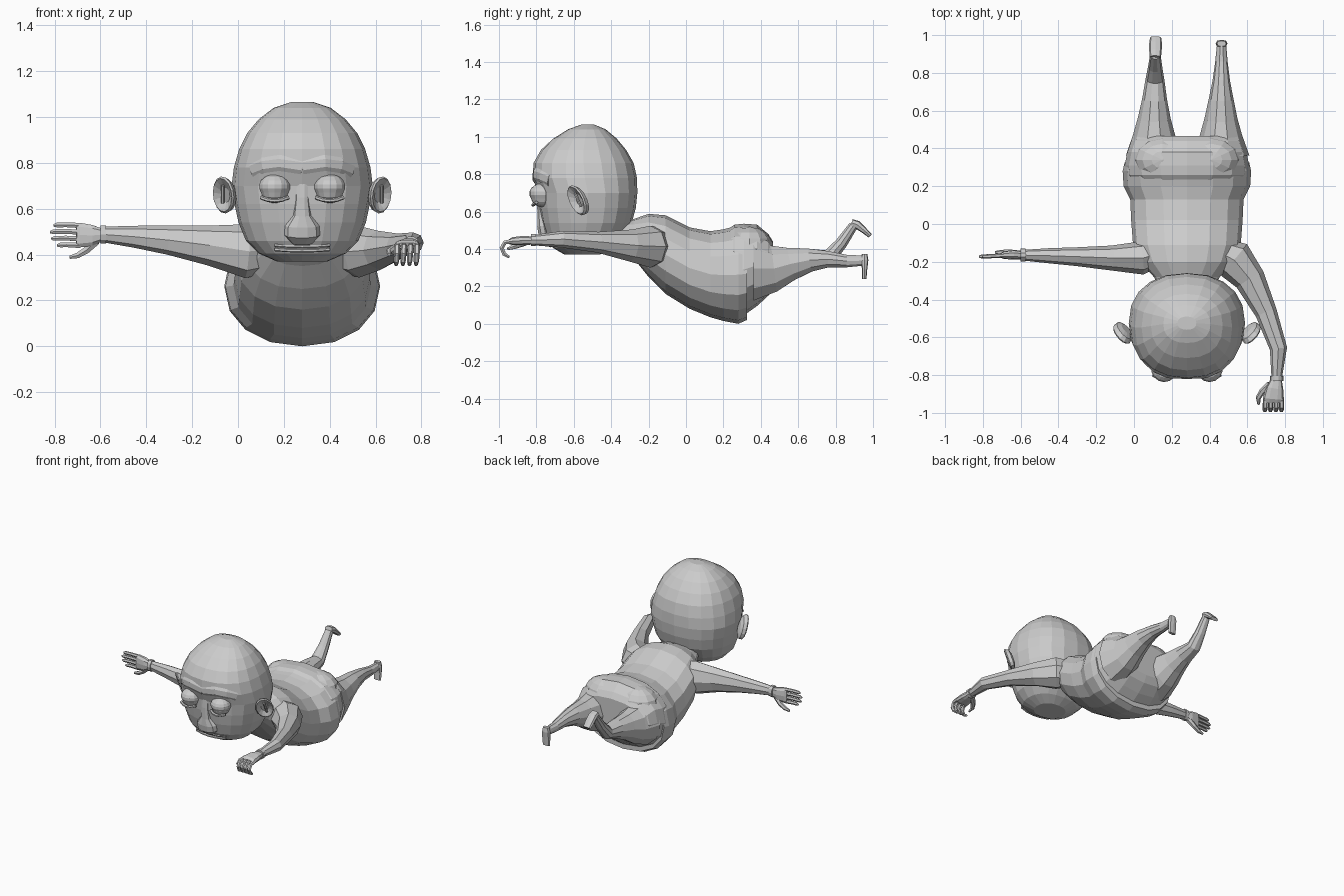
import bpy, bmesh, math
from mathutils import Vector as V

CX = 0.28  # body centre line


def loft(name, rings, n=12, p=1.0):
    """Skin (centre, u, v) elliptical rings; p < 1 makes them boxier."""
    bm = bmesh.new()
    f = lambda t: math.copysign(abs(t) ** p, t) if abs(t) > 1e-6 else 0.0
    loops = []
    for c, u, v in rings:
        loops.append([bm.verts.new(V(c) + V(u) * f(math.cos(2 * math.pi * i / n))
                                   + V(v) * f(math.sin(2 * math.pi * i / n))) for i in range(n)])
    for a, b in zip(loops, loops[1:]):
        for i in range(n):
            j = (i + 1) % n
            bm.faces.new((a[i], a[j], b[j], b[i]))
    bm.faces.new(loops[0])
    bm.faces.new(loops[-1])
    bmesh.ops.recalc_face_normals(bm, faces=bm.faces)
    me = bpy.data.meshes.new(name)
    bm.to_mesh(me)
    bm.free()
    ob = bpy.data.objects.new(name, me)
    bpy.context.collection.objects.link(ob)
    return ob


def limb(name, pts, side, n=8, p=1.0):
    """Tube along (x, y, z, half width, half height); side is the width direction."""
    c = [V(q[:3]) for q in pts]
    rings = []
    for i, q in enumerate(pts):
        t = (c[min(i + 1, len(c) - 1)] - c[max(i - 1, 0)]).normalized()
        u = V(side) - t * t.dot(V(side))
        u.normalize()
        rings.append((c[i], u * q[3], t.cross(u) * q[4]))
    return loft(name, rings, n, p)


def ball(name, loc, scale, seg=14, rings=9):
    bpy.ops.mesh.primitive_uv_sphere_add(segments=seg, ring_count=rings, location=loc)
    ob = bpy.context.object
    ob.name = name
    ob.scale = scale
    return ob


def y_rings(rows):
    return [((CX, y, (lo + hi) / 2), (w, 0, 0), (0, 0, (hi - lo) / 2)) for y, lo, hi, w in rows]


# torso: y, bottom, top, half width
loft("torso", y_rings([
    (-0.36, 0.43, 0.54, 0.13), (-0.28, 0.35, 0.56, 0.175), (-0.20, 0.25, 0.588, 0.25),
    (-0.11, 0.16, 0.58, 0.285), (0.02, 0.08, 0.515, 0.295), (0.13, 0.035, 0.495, 0.30),
    (0.20, 0.015, 0.505, 0.335), (0.28, 0.0, 0.525, 0.34), (0.325, 0.02, 0.515, 0.33)]), 16, 0.92)

# seat of the trousers
loft("trouser_seat", y_rings([
    (0.23, 0.07, 0.51, 0.30), (0.26, 0.05, 0.53, 0.325), (0.31, 0.045, 0.535, 0.33),
    (0.38, 0.095, 0.53, 0.315), (0.44, 0.15, 0.48, 0.295), (0.465, 0.20, 0.44, 0.26)]), 16, 0.9)
for s in (-1, 1):
    ball("buttock", (CX + s * 0.13, 0.34, 0.415), (0.15, 0.12, 0.105), 12, 8)

# legs share the thigh; the left knee is bent upward
for s, side, shin, foot in (
        (-1, "left", [(0.765, 0.355, 0.05, 0.045), (0.83, 0.43, 0.038, 0.034), (0.895, 0.525, 0.028, 0.026)],
         [(0.885, 0.54, 0.03, 0.02), (0.915, 0.53, 0.033, 0.022), (0.955, 0.497, 0.034, 0.016),
          (0.985, 0.47, 0.03, 0.012)]),
        (1, "right", [(0.76, 0.345, 0.046, 0.046), (0.86, 0.335, 0.033, 0.035), (0.955, 0.338, 0.024, 0.028)],
         [(0.955, 0.372, 0.024, 0.015), (0.955, 0.34, 0.03, 0.02), (0.955, 0.29, 0.032, 0.014),
          (0.953, 0.24, 0.028, 0.012)])):
    def px(y):
        return CX + s * 0.182 + 0.018 * max(0, y - 0.5) - 0.01 * (s > 0) * (y - 0.3) + 0.008 * (s < 0)
    thigh = [(0.36, 0.295, 0.15, 0.18), (0.47, 0.295, 0.112, 0.13), (0.56, 0.32, 0.087, 0.093),
             (0.66, 0.34, 0.066, 0.066)]
    limb(side + "_leg", [(px(y), y, z, a, b) for y, z, a, b in thigh + shin], (1, 0, 0), 10)
    limb(side + "_foot", [(px(y), y, z, a, b) for y, z, a, b in foot], (1, 0, 0), 8, 0.7)

# arms, blended into the shoulders
limb("left_arm", [(0.16, -0.15, 0.42, 0.06, 0.09), (0.04, -0.18, 0.415, 0.088, 0.118),
                  (-0.12, -0.18, 0.44, 0.066, 0.088), (-0.30, -0.173, 0.463, 0.05, 0.064),
                  (-0.45, -0.168, 0.478, 0.04, 0.048), (-0.59, -0.165, 0.488, 0.028, 0.034)], (0, 1, 0))
limb("right_arm", [(0.40, -0.12, 0.42, 0.06, 0.09), (0.53, -0.19, 0.412, 0.108, 0.112),
                   (0.615, -0.295, 0.418, 0.082, 0.086), (0.70, -0.47, 0.436, 0.058, 0.056),
                   (0.765, -0.66, 0.452, 0.046, 0.045), (0.755, -0.82, 0.447, 0.027, 0.027)], (1, 0.6, 0))

# left hand, open
limb("left_cuff", [(-0.575, -0.165, 0.488, 0.034, 0.042), (-0.60, -0.165, 0.488, 0.034, 0.042)], (0, 1, 0), 10)
limb("left_palm", [(-0.59, -0.165, 0.486, 0.022, 0.028), (-0.635, -0.163, 0.484, 0.026, 0.047),
                   (-0.69, -0.165, 0.485, 0.02, 0.056), (-0.705, -0.167, 0.485, 0.012, 0.052)],
     (0, 1, 0), 10, 0.8)
for i in range(4):
    z = 0.527 - 0.029 * i
    tip = (-0.805, -0.82, -0.815, -0.79)[i]
    limb("left_finger", [(-0.69, -0.166, z, 0.012, 0.013), (-0.75, -0.17, z + 0.003, 0.011, 0.012),
                         (tip + 0.015, -0.172, z + 0.002, 0.011, 0.012), (tip, -0.172, z, 0.006, 0.006)],
         (0, 1, 0), 6)
limb("left_thumb", [(-0.62, -0.16, 0.46, 0.02, 0.022), (-0.66, -0.15, 0.42, 0.016, 0.017),
                    (-0.70, -0.15, 0.396, 0.013, 0.014), (-0.735, -0.15, 0.388, 0.007, 0.008)], (0, 1, 0), 6)

# right hand, fingers curled down
limb("right_cuff", [(0.755, -0.805, 0.447, 0.036, 0.034), (0.755, -0.83, 0.447, 0.036, 0.034)], (1, 0, 0), 10)
limb("right_palm", [(0.755, -0.82, 0.445, 0.028, 0.022), (0.745, -0.87, 0.445, 0.046, 0.026),
                    (0.738, -0.925, 0.442, 0.056, 0.022), (0.738, -0.945, 0.438, 0.052, 0.014)],
     (1, 0, 0), 10, 0.8)
for i in range(4):
    x, r = 0.695 + 0.029 * i, 0.013
    limb("right_finger", [(x, -0.925, 0.442, r, r), (x, -0.968, 0.435, r, r), (x - 0.002, -0.985, 0.405, r, r),
                          (x - 0.004, -0.972, 0.372, 0.012, 0.012), (x - 0.005, -0.945, 0.356, 0.008, 0.008)],
         (1, 0, 0), 6)
limb("right_thumb", [(0.72, -0.85, 0.44, 0.02, 0.02), (0.68, -0.885, 0.425, 0.017, 0.017),
                     (0.658, -0.92, 0.412, 0.014, 0.014), (0.66, -0.955, 0.40, 0.007, 0.007)], (1, -0.5, 0), 6)

# head: z, half width, front y, back y
head = [(0.37, 0.11, -0.65, -0.46), (0.405, 0.19, -0.71, -0.40), (0.46, 0.245, -0.745, -0.34),
        (0.54, 0.278, -0.77, -0.29), (0.62, 0.295, -0.785, -0.268), (0.70, 0.308, -0.79, -0.26),
        (0.78, 0.298, -0.82, -0.262), (0.86, 0.275, -0.815, -0.28), (0.93, 0.24, -0.775, -0.32),
        (0.99, 0.19, -0.71, -0.37), (1.04, 0.125, -0.63, -0.43), (1.065, 0.05, -0.56, -0.49)]
loft("head", [((CX, (f + b) / 2, z), (w, 0, 0), (0, (b - f) / 2, 0)) for z, w, f, b in head], 20, 0.88)

# nose and lips
limb("nose", [(CX, -0.775, 0.76, 0.035, 0.015), (CX, -0.775, 0.65, 0.03, 0.022), (CX, -0.77, 0.57, 0.04, 0.026),
              (CX, -0.76, 0.525, 0.075, 0.038), (CX, -0.752, 0.485, 0.078, 0.04),
              (CX, -0.735, 0.45, 0.045, 0.02)], (1, 0, 0), 10)
for z, name in ((0.436, "upper_lip"), (0.417, "lower_lip")):
    limb(name, [(CX + dx, -0.726 + 1.0 * dx * dx, z + 0.4 * dx * dx, 0.008, r)
                for dx, r in ((-0.12, 0.004), (-0.06, 0.009), (0, 0.01), (0.06, 0.009), (0.12, 0.004))],
         (0, 0, 1), 6)

for s in (-1, 1):
    # eyes with lids, set under a soft brow ridge
    x = CX + s * 0.12
    ball("eyeball", (x, -0.768, 0.68), (0.062, 0.062, 0.056))
    ball("upper_eyelid", (x, -0.768, 0.697), (0.07, 0.07, 0.054))
    limb("lower_eyelid", [(x + d, -0.818 + 5 * d * d, 0.635 + 4 * d * d, 0.009, 0.01)
                          for d in (-0.06, -0.03, 0, 0.03, 0.06)], (0, 0, 1), 6)
    limb("brow_ridge", [(CX + s * d, y, z, 0.035, 0.012) for d, y, z in
                        ((0.0, -0.81, 0.785), (0.10, -0.806, 0.80), (0.17, -0.775, 0.79), (0.22, -0.73, 0.77))],
         (0, 0, 1), 6)
    # ears: bowl opening forward and outward
    c, w = V((CX + s * 0.34, -0.578, 0.66)), V((s * 0.6, -0.8, 0))
    u, v = V((s * 0.046, 0.037, 0.012)), V((0, -0.034, 0.08))
    loft("ear", [(c + w * d, u * k, v * k) for d, k in
                 ((-0.03, 0.5), (-0.018, 0.9), (0.006, 1.0), (0.014, 0.9), (0.006, 0.72), (-0.01, 0.4))], 14)
    limb("ear_ridge", [tuple(c + w * 0.004 + u * 0.1 + v * h) + (0.008, 0.008) for h in (-0.45, 0, 0.5)],
         (1, 0, 0), 6)
